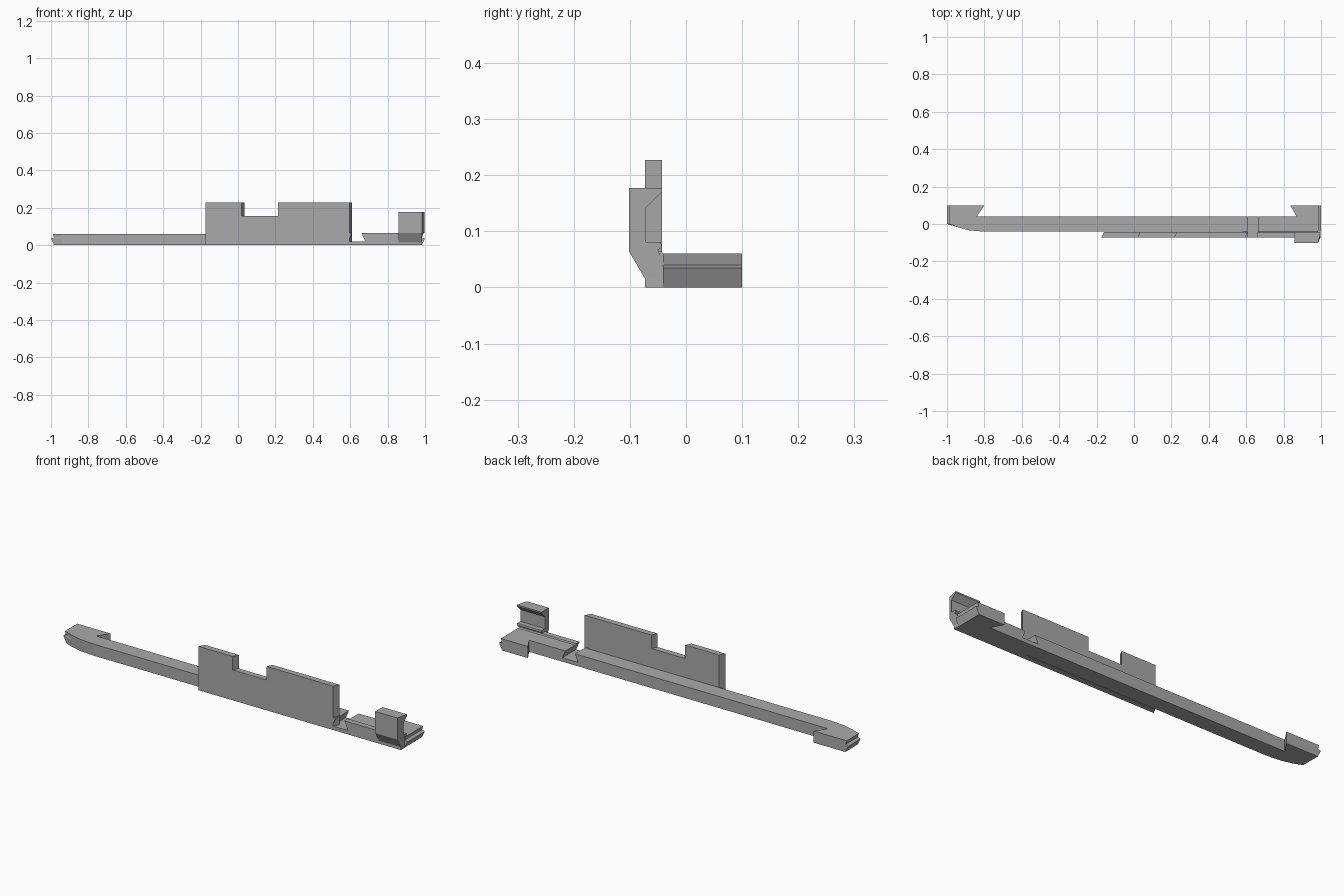
import bpy, bmesh

cube = bpy.data.objects.get("Cube")
if cube:
    bpy.data.objects.remove(cube, do_unlink=True)

grey = bpy.data.materials.new("plain grey")
grey.use_nodes = True
grey.diffuse_color = (0.4, 0.4, 0.4, 1)
grey.node_tree.nodes["Principled BSDF"].inputs["Base Color"].default_value = (0.4, 0.4, 0.4, 1)


def loft(name, rings):
    """Closed solid through matching rings of points."""
    bm = bmesh.new()
    rows = [[bm.verts.new(p) for p in ring] for ring in rings]
    n = len(rows[0])
    for a, b in zip(rows, rows[1:]):
        for i in range(n):
            j = (i + 1) % n
            bm.faces.new((a[i], a[j], b[j], b[i]))
    bm.faces.new(rows[0][::-1])
    bm.faces.new(rows[-1])
    bmesh.ops.recalc_face_normals(bm, faces=bm.faces)
    mesh = bpy.data.meshes.new(name)
    bm.to_mesh(mesh)
    bm.free()
    mesh.materials.append(grey)
    obj = bpy.data.objects.new(name, mesh)
    bpy.context.collection.objects.link(obj)
    return obj


# Long base bar with hooked ends and a shallow ridge around each end
def base_plan(z, end):
    plan = [(-end, 0.1), (-end, 0), (-0.94, -0.018), (-0.88, -0.034), (-0.8, -0.041),
            (end, -0.041), (end, 0.1), (0.835, 0.1), (0.87, 0.04), (-0.84, 0.04), (-0.8, 0.1)]
    return [(x, y, z) for x, y in plan]


levels = [(0, 0.982), (0.035, 1), (0.04, 0.984), (0.06, 0.99)]
base = loft("base_bar", [base_plan(z, e) for z, e in levels])

# Upright plate with a top notch; its ends slant backwards
outline = [(-0.175, 0), (0.595, 0), (0.595, 0.227), (0.213, 0.227),
           (0.213, 0.157), (0.02, 0.157), (0.02, 0.227), (-0.175, 0.227)]
loft("upright_plate", [[(x + (y + 0.073) / 2, y, z) for x, z in outline]
                       for y in (-0.073, -0.043)])

# Rail along the front of the short end
rail_section = [(-0.073, 0), (-0.04, 0), (-0.04, 0.06), (-0.045, 0.065), (-0.073, 0.065)]
rail = loft("front_rail", [[(x, y, z) for y, z in rail_section] for x in (0.58, 0.983)])

# Dovetail slot across the bar and rail
slot = [(0.59, 0.02), (0.68, 0.02), (0.66, 0.066), (0.66, 0.1), (0.61, 0.1), (0.61, 0.066)]
cutter = loft("slot_cutter", [[(x, y, z) for x, z in slot] for y in (-0.2, 0.2)])
cutter.hide_render = True
for part in (base, rail):
    mod = part.modifiers.new("slot", "BOOLEAN")
    mod.operation = "DIFFERENCE"
    mod.solver = "EXACT"
    mod.object = cutter
    bpy.context.view_layer.objects.active = part
    bpy.ops.object.modifier_apply(modifier=mod.name)
bpy.data.objects.remove(cutter, do_unlink=True)

# Hooked post: sloped underside, hollow back, overhanging lip and foot ledge
post_section = [(-0.073, 0.015), (-0.102, 0.065), (-0.102, 0.177), (-0.043, 0.177),
                (-0.043, 0.17), (-0.071, 0.142), (-0.071, 0.081), (-0.045, 0.081),
                (-0.043, 0.072), (-0.049, 0.067), (-0.046, 0.055), (-0.046, 0.015)]


def post_end(y, z):
    if z < 0.06:
        return 0.983
    return 0.998 - max(0, -0.078 - y) * 0.6


loft("hooked_post", [[(0.857, y, z) for y, z in post_section],
                     [(post_end(y, z), y, z) for y, z in post_section]])
